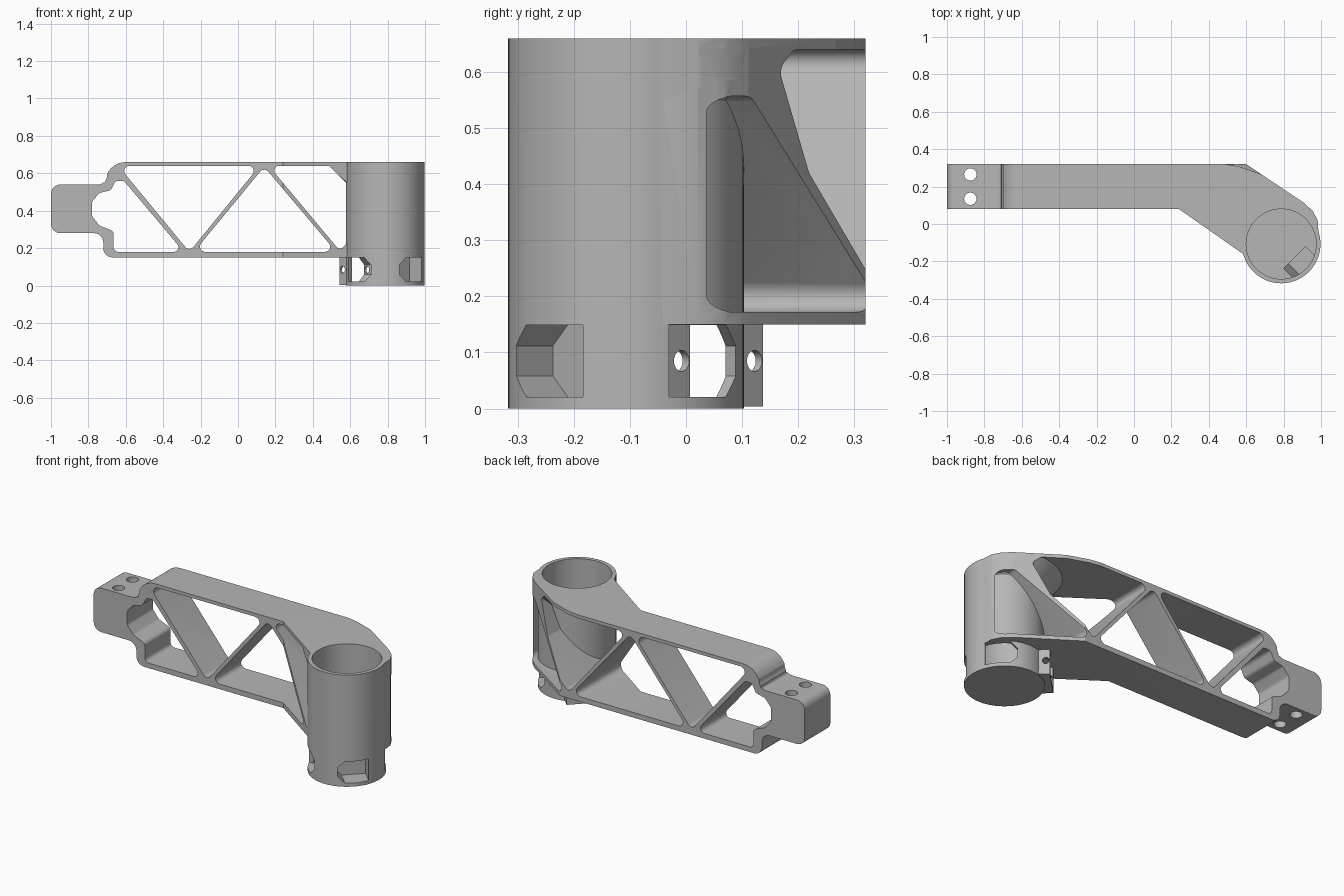
import bpy, bmesh, math
from mathutils import Matrix, Vector

if "Cube" in bpy.data.objects:
    bpy.data.objects.remove(bpy.data.objects["Cube"])

CX, CY = 0.787, -0.107          # socket axis
HUB = Matrix.Translation((CX, CY, 0))

metal = bpy.data.materials.new("light_grey")
metal.use_nodes = True
grey = (0.47, 0.47, 0.47, 1)
metal.diffuse_color = grey
metal.node_tree.nodes["Principled BSDF"].inputs["Base Color"].default_value = grey


def finish(name, bm, matrix=Matrix()):
    bmesh.ops.recalc_face_normals(bm, faces=bm.faces)
    mesh = bpy.data.meshes.new(name)
    bm.to_mesh(mesh)
    bm.free()
    mesh.transform(matrix)
    mesh.materials.append(metal)
    obj = bpy.data.objects.new(name, mesh)
    bpy.context.collection.objects.link(obj)
    return obj


def rounded(points, radius, steps=6):
    """Polygon with an arc at every corner."""
    out = []
    pts = [Vector(p) for p in points]
    for i, p in enumerate(pts):
        a, b = pts[i - 1] - p, pts[(i + 1) % len(pts)] - p
        half = a.angle(b) / 2
        cut = min(radius / math.tan(half), 0.48 * min(a.length, b.length))
        r = cut * math.tan(half)
        a.normalize()
        b.normalize()
        mid = p + (a + b).normalized() * (r / math.sin(half))
        start, end = p + a * cut - mid, p + b * cut - mid
        turn = math.atan2(start.x * end.y - start.y * end.x, start.dot(end))
        for s in range(steps + 1):
            out.append(mid + Matrix.Rotation(turn * s / steps, 2) @ start)
    return out


def prism(name, points, lo, hi, along="z", matrix=Matrix()):
    """Extrude a flat outline along z or y."""
    bm = bmesh.new()
    rings = []
    for w in (lo, hi):
        rings.append([bm.verts.new((u, v, w) if along == "z" else (u, w, v)) for u, v in points])
    bm.faces.new(rings[0])
    bm.faces.new(rings[1])
    n = len(points)
    for i in range(n):
        j = (i + 1) % n
        bm.faces.new((rings[0][i], rings[0][j], rings[1][j], rings[1][i]))
    return finish(name, bm, matrix)


def drum(name, r1, r2, lo, hi, matrix=HUB, sides=96):
    bm = bmesh.new()
    bmesh.ops.create_cone(bm, cap_ends=True, segments=sides, radius1=r1, radius2=r2, depth=hi - lo)
    return finish(name, bm, matrix @ Matrix.Translation((0, 0, (lo + hi) / 2)))


def combine(target, tool, operation):
    """Apply a boolean and discard the tool."""
    mod = target.modifiers.new("combine", "BOOLEAN")
    mod.operation, mod.object, mod.solver = operation, tool, "EXACT"
    bpy.context.view_layer.update()
    graph = bpy.context.evaluated_depsgraph_get()
    mesh = bpy.data.meshes.new_from_object(target.evaluated_get(graph))
    target.modifiers.clear()
    target.data = mesh
    bpy.data.objects.remove(tool)


# Arm envelope: bent plan crossed with the side profile
PLAN = [(-1, 0.08), (0.24, 0.08), (0.59, -0.165), (0.787, -0.2), (0.99, -0.1),
        (0.982, 0.02), (0.955, 0.07), (0.91, 0.112), (0.6, 0.32), (-1, 0.32)]
arm = prism("bracket_arm", PLAN, 0, 0.66)
profile = rounded([(-1, 0.28), (-0.72, 0.28), (-0.72, 0.15), (1.2, 0.15),
                   (1.2, 0.66), (-0.7, 0.66), (-0.7, 0.54), (-1, 0.54)], 0.05)
combine(arm, prism("profile", profile, -0.6, 0.6, "y"), "INTERSECT")

# Softer top shoulder at the clamp end
shoulder = [(-0.8, 0.7)] + [(-0.6 - 0.11 * math.sin(t), 0.55 + 0.11 * math.cos(t))
                            for t in [i * math.pi / 16 for i in range(9)]][::-1] + [(-0.6, 0.7)]
shoulder.insert(1, (-0.8, 0.55))
combine(arm, prism("shoulder_cut", shoulder, -0.6, 0.6, "y"), "DIFFERENCE")

# Truss openings, including the pocket beside the socket
OPENINGS = [
    ([(-0.64, 0.64), (0.115, 0.64), (-0.26, 0.18)], 0.028),
    ([(-0.235, 0.18), (0.525, 0.18), (0.14, 0.635)], 0.028),
    ([(0.165, 0.64), (0.79, 0.64), (0.83, 0.605), (0.75, 0.42), (0.545, 0.185)], 0.025),
    ([(0.55, 0.172), (0.973, 0.172), (0.973, 0.557), (0.905, 0.557)], 0.03),
    ([(-0.29, 0.18), (-0.665, 0.18), (-0.665, 0.29), (-0.74, 0.32), (-0.78, 0.37),
      (-0.78, 0.45), (-0.74, 0.495), (-0.68, 0.51), (-0.655, 0.56), (-0.61, 0.56)], 0.025),
]
for pts, r in OPENINGS:
    combine(arm, prism("opening", rounded(pts, r), -0.6, 0.6, "y"), "DIFFERENCE")

# Rounded outer bend of the top plate
bend = [(0.49, 0.34), (0.49, 0.32), (0.56, 0.308), (0.62, 0.287), (0.68, 0.266), (0.72, 0.3)]
combine(arm, prism("bend_cut", bend, 0.6, 0.7), "DIFFERENCE")

# Clamp bolt holes
for y in (0.135, 0.265):
    hole = drum("bolt_hole", 0.033, 0.033, 0.2, 0.6, Matrix.Translation((-0.875, y, 0)), 32)
    combine(arm, hole, "DIFFERENCE")

# Flared collar under the top plate, kept within the plan
flare = drum("flare", 0.205, 0.302, 0.545, 0.642)
combine(flare, prism("plan", PLAN, 0.5, 0.7), "INTERSECT")
combine(arm, flare, "UNION")

# Socket body and the lug block at its foot
combine(arm, drum("socket", 0.21, 0.21, 0, 0.66), "UNION")
LUG = HUB @ Matrix.Rotation(math.radians(45), 4, "Z")
lug = prism("lug", [(-0.1, 0.1), (0.1, 0.1), (0.1, 0.245), (-0.1, 0.245)], 0.004, 0.155, "z", LUG)
combine(arm, lug, "UNION")

# Socket bore and screw hole across the lug
combine(arm, drum("bore", 0.187, 0.187, 0.02, 0.8), "DIFFERENCE")
across = LUG @ Matrix.Translation((0, 0.224, 0.085)) @ Matrix.Rotation(math.pi / 2, 4, "Y")
combine(arm, drum("screw_hole", 0.019, 0.019, -0.2, 0.2, across, 24), "DIFFERENCE")

# Four windows around the foot, corners cut on one side
for azimuth, side in ((45, -1), (135, 1), (-45, 1), (-135, -1)):
    shape = [(-0.084, 0.021), (0.047, 0.021), (0.084, 0.058),
             (0.084, 0.112), (0.047, 0.149), (-0.084, 0.149)]
    turn = HUB @ Matrix.Rotation(math.radians(azimuth - 90), 4, "Z")
    window = prism("window", [(u * side, v) for u, v in shape], 0.1, 0.4, "y", turn)
    combine(arm, window, "DIFFERENCE")

# Smooth curved walls, sharp edges
bpy.ops.object.select_all(action="DESELECT")
arm.select_set(True)
bpy.context.view_layer.objects.active = arm
bpy.ops.object.shade_smooth_by_angle(angle=math.radians(25))
